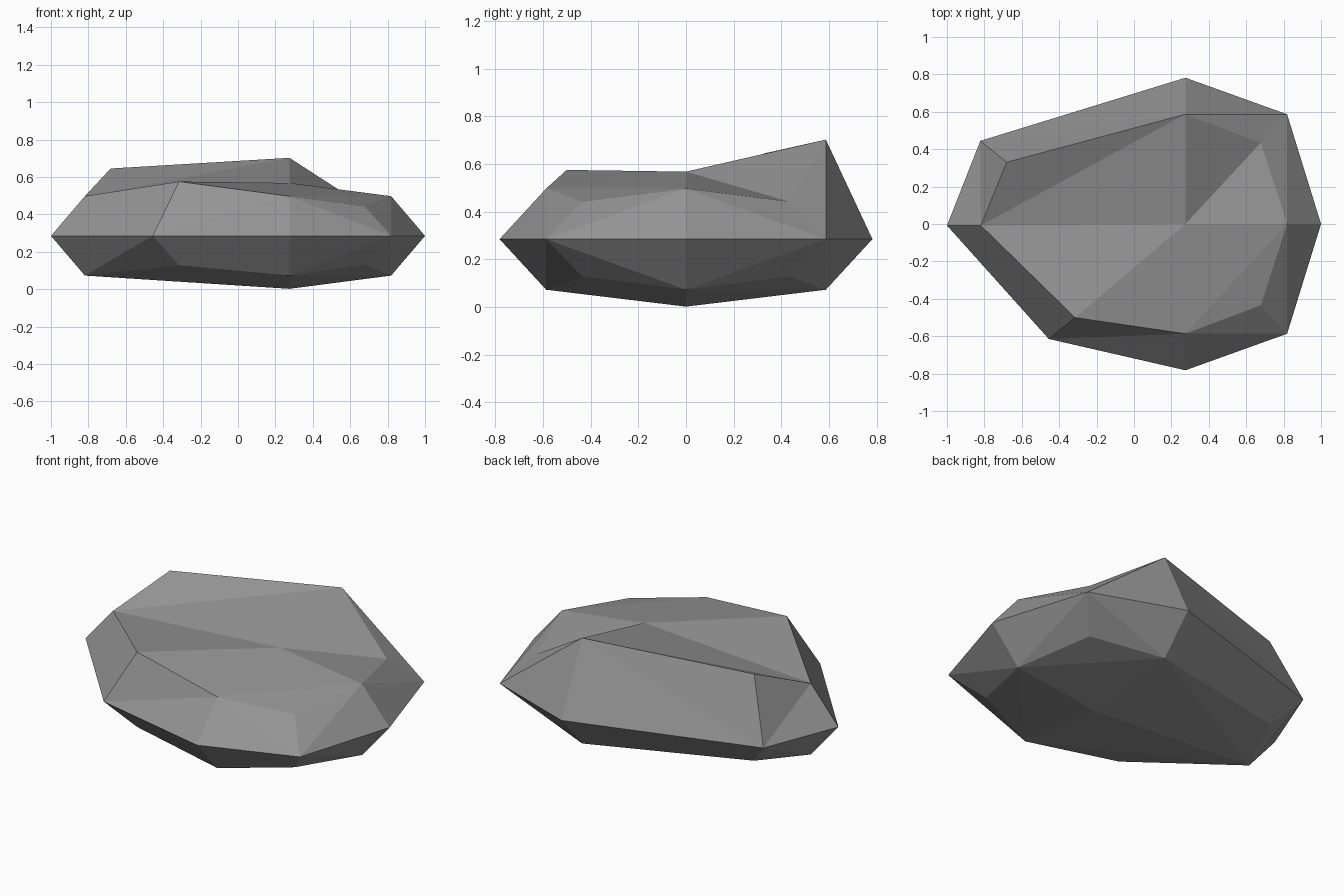
import bpy
import bmesh
from mathutils import Vector

cube = bpy.data.objects.get("Cube")
if cube:
    bpy.data.objects.remove(cube, do_unlink=True)

# Stone material
stone = bpy.data.materials.new("stone_grey")
stone.use_nodes = True
grey = (0.3, 0.3, 0.3, 1)
stone.diffuse_color = grey
bsdf = stone.node_tree.nodes["Principled BSDF"]
bsdf.inputs["Base Color"].default_value = grey
bsdf.inputs["Roughness"].default_value = 0.9

CENTRE = Vector((0.275, 0, 0.285))
SIZE = Vector((0.725, 0.782, 0.283))
ROUNDING = {1: 1.0, 2: 0.75, 3: 0.5556}   # face centre, edge middle, corner

# Pull of the stretched -x side, by y sign: (x, y at mid height, y above and below)
PULL = {1: (-0.553, -0.142, -0.104),
        0: (-0.55, -0.008, -0.008),
        -1: (-0.187, -0.028, -0.066)}
# Lift of the raised points on the upper rim, by x and y sign
LIFT = {(-1, 1): 0.203, (0, 1): 0.205, (-1, -1): 0.133}
# Upper quarters that are creased from the top centre out to the corner
CREASED = {(1, 1), (-1, -1)}

# Boulder: a cube cut once across, then rounded and pulled out of shape
bm = bmesh.new()
bmesh.ops.create_cube(bm, size=2)
bmesh.ops.subdivide_edges(bm, edges=bm.edges[:], cuts=1, use_grid_fill=True)
signs = {v: tuple(round(c) for c in v.co) for v in bm.verts}
kind = {v: sum(map(abs, s)) for v, s in signs.items()}

for v, (i, j, k) in signs.items():
    f = ROUNDING[kind[v]]
    v.co = CENTRE + Vector((i * SIZE.x, j * SIZE.y, k * SIZE.z)) * f
    if i < 0:
        dx, dy_mid, dy_rim = PULL[j]
        v.co += Vector((dx, dy_rim if k else dy_mid, 0))
    if k > 0:
        v.co.z += LIFT.get((i, j), 0)

# Facet every quad across its edge points, or along the crease
for face in bm.faces[:]:
    corner = next(v for v in face.verts if kind[v] == 3)
    centre = next(v for v in face.verts if kind[v] == 1)
    if signs[centre] == (0, 0, 1) and signs[corner][:2] in CREASED:
        pair = (centre, corner)
    else:
        pair = tuple(v for v in face.verts if kind[v] == 2)
    bmesh.utils.face_split(face, *pair)

bmesh.ops.recalc_face_normals(bm, faces=bm.faces[:])
mesh = bpy.data.meshes.new("boulder")
bm.to_mesh(mesh)
bm.free()
mesh.materials.append(stone)
boulder = bpy.data.objects.new("boulder", mesh)
bpy.context.collection.objects.link(boulder)
